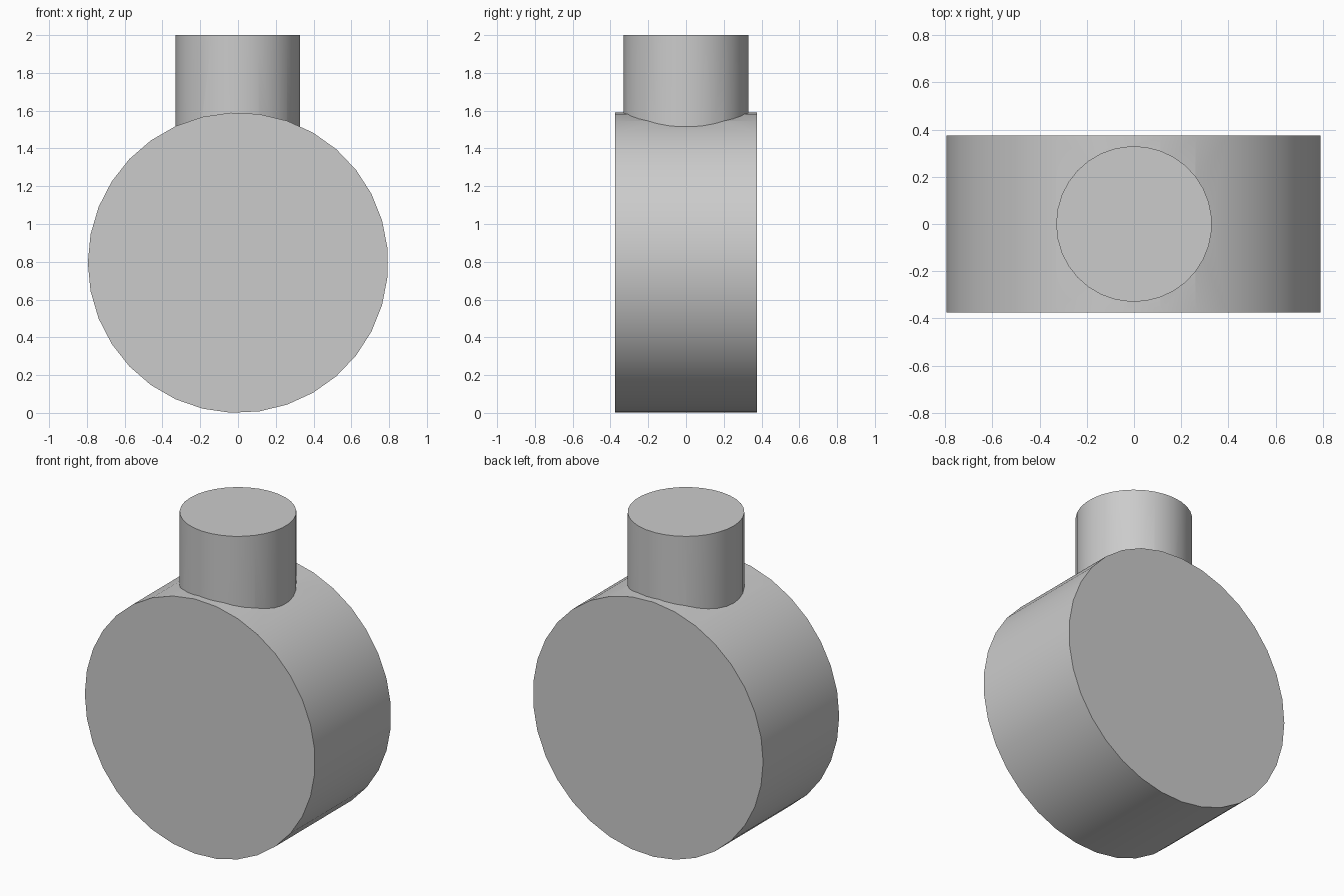
import bpy
import math

cube = bpy.data.objects.get("Cube")
if cube:
    bpy.data.objects.remove(cube, do_unlink=True)

# Single plain grey
grey = bpy.data.materials.new("light_grey")
grey.use_nodes = True
colour = (0.6, 0.6, 0.6, 1)
grey.diffuse_color = colour
grey.node_tree.nodes["Principled BSDF"].inputs["Base Color"].default_value = colour


def cylinder(name, radius, depth, centre, sides, rotation):
    bpy.ops.mesh.primitive_cylinder_add(vertices=sides, radius=radius, depth=depth,
                                        location=centre, rotation=rotation)
    obj = bpy.context.object
    obj.name = name
    obj.data.materials.append(grey)
    return obj


RADIUS = 0.795
NECK_BASE = 1.2

# Upright neck, starting inside the drum
neck = cylinder("neck", 0.33, 2 - NECK_BASE, (0, 0, (2 + NECK_BASE) / 2), 33,
                (0, 0, math.pi / 2))

# Round drum lying along y, with one corner pointing to -x
drum = cylinder("drum_with_neck", RADIUS, 0.75, (0, 0, RADIUS), 33,
                (math.pi / 2, -math.pi / 2, 0))

# Merge both into one clean solid
union = drum.modifiers.new("join_neck", "BOOLEAN")
union.operation = "UNION"
union.solver = "EXACT"
union.object = neck
bpy.ops.object.modifier_apply(modifier=union.name)
bpy.data.objects.remove(neck, do_unlink=True)

# Round walls smooth, rims and neck seam sharp
bpy.ops.object.shade_smooth_by_angle(angle=math.radians(30))
